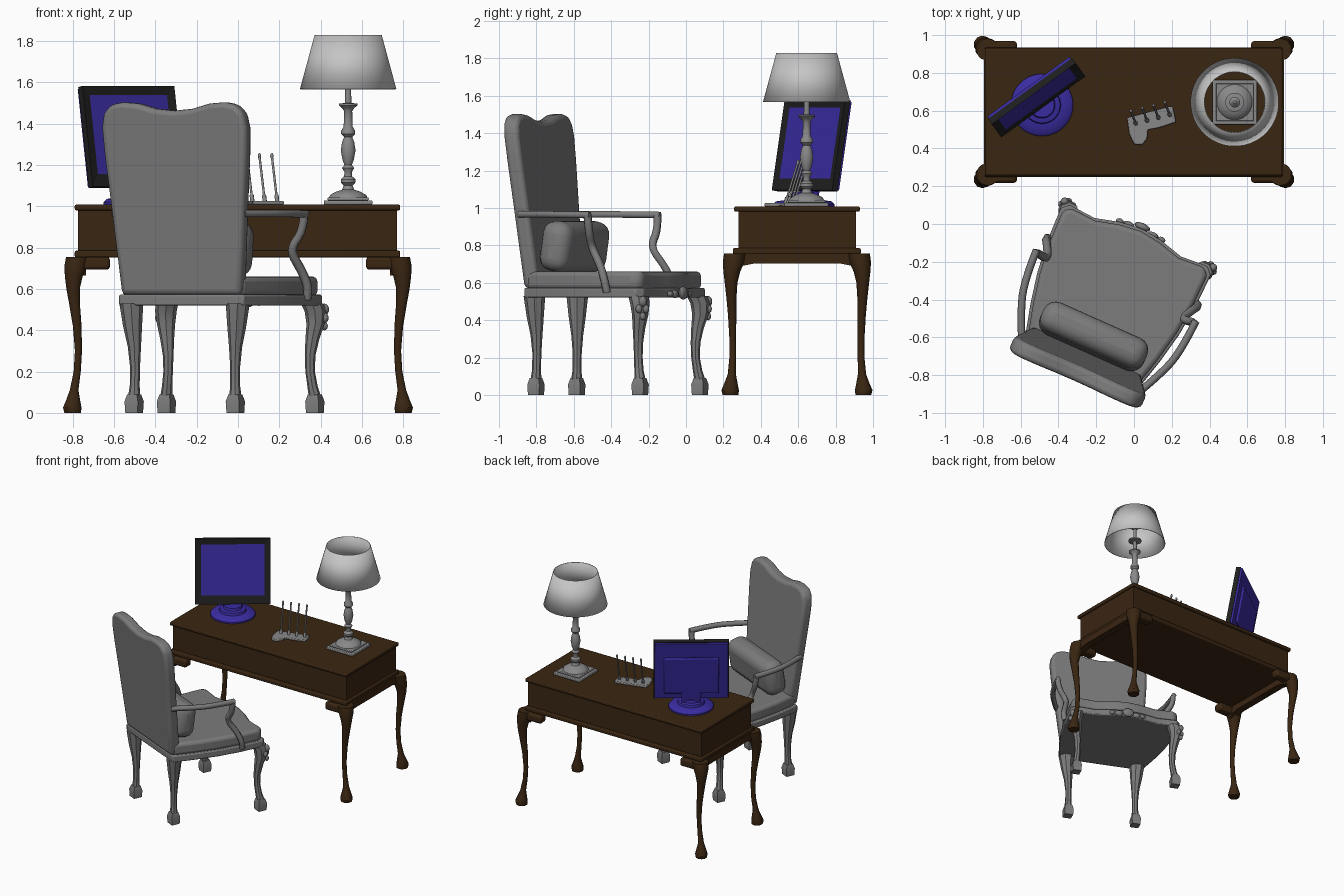
import bpy, bmesh, math
from mathutils import Matrix, Vector

if "Cube" in bpy.data.objects:
    bpy.data.objects.remove(bpy.data.objects["Cube"])

def mat(name, c):
    m = bpy.data.materials.new(name)
    m.diffuse_color = (*c, 1)
    m.use_nodes = True
    m.node_tree.nodes["Principled BSDF"].inputs["Base Color"].default_value = m.diffuse_color
    return m

WOOD = mat("dark wood", (0.042, 0.019, 0.006))
CHAIR = mat("chair grey", (0.2, 0.2, 0.2))
METAL = mat("lamp grey", (0.25, 0.25, 0.25))
SHADE = mat("shade pale grey", (0.56, 0.56, 0.56))
BLUE = mat("monitor blue", (0.042, 0.025, 0.36))
BLACK = mat("bezel black", (0.013, 0.014, 0.013))
I = Matrix.Identity(4)

def finish(name, bm, mats, M=I, bevel=0, seg=2, smooth=True):
    bmesh.ops.recalc_face_normals(bm, faces=bm.faces)
    me = bpy.data.meshes.new(name)
    bm.to_mesh(me)
    bm.free()
    ob = bpy.data.objects.new(name, me)
    bpy.context.collection.objects.link(ob)
    for m in (mats if isinstance(mats, list) else [mats]):
        me.materials.append(m)
    ob.matrix_world = M
    if bevel:
        b = ob.modifiers.new("bevel", 'BEVEL')
        b.width, b.segments, b.limit_method = bevel, seg, 'ANGLE'
    if smooth:
        bpy.ops.object.select_all(action='DESELECT')
        bpy.context.view_layer.objects.active = ob
        ob.select_set(True)
        bpy.ops.object.shade_smooth_by_angle(angle=math.radians(40))
    return ob

def cube_bm(x0, x1, y0, y1, z0, z1):
    bm = bmesh.new()
    bmesh.ops.create_cube(bm, size=1)
    for v in bm.verts:
        v.co = Vector(((x0 + x1) / 2 + v.co.x * (x1 - x0), (y0 + y1) / 2 + v.co.y * (y1 - y0),
                       (z0 + z1) / 2 + v.co.z * (z1 - z0)))
    return bm

def box(name, x0, x1, y0, y1, z0, z1, m, M=I, bevel=0, seg=2):
    return finish(name, cube_bm(x0, x1, y0, y1, z0, z1), m, M, bevel, seg, bevel > 0)

def loft(name, rings, m, M=I, n=8, caps=True):
    """Horizontal rings (x, y, z, radius) joined into a skin."""
    bm = bmesh.new()
    loops = [[bm.verts.new((x + r * math.cos(math.tau * (i + .5) / n), y + r * math.sin(math.tau * (i + .5) / n), z))
              for i in range(n)] for x, y, z, r in rings]
    for a, b in zip(loops, loops[1:]):
        for i in range(n):
            bm.faces.new((a[i], a[(i + 1) % n], b[(i + 1) % n], b[i]))
    if caps:
        bm.faces.new(loops[0])
        bm.faces.new(loops[-1])
    return finish(name, bm, m, M)

def lathe(name, x, y, profile, m, n=32, caps=True):
    return loft(name, [(x, y, z, r) for r, z in profile], m, n=n, caps=caps)

def prism(name, outline, d0, d1, m, M=I, bevel=0, seg=2, upright=False):
    """Extrude an outline in z, or in y when upright."""
    bm = bmesh.new()
    P = (lambda a, b, d: (a, d, b)) if upright else (lambda a, b, d: (a, b, d))
    lo = [bm.verts.new(P(a, b, d0)) for a, b in outline]
    hi = [bm.verts.new(P(a, b, d1)) for a, b in outline]
    bm.faces.new(lo)
    bm.faces.new(hi)
    for i in range(len(lo)):
        j = (i + 1) % len(lo)
        bm.faces.new((lo[i], lo[j], hi[j], hi[i]))
    return finish(name, bm, m, M, bevel, seg)

def tube(name, pts, r, m, M=I, order=3):
    cu = bpy.data.curves.new(name, 'CURVE')
    cu.dimensions, cu.bevel_depth, cu.bevel_resolution, cu.use_fill_caps = '3D', r, 1, True
    s = cu.splines.new('NURBS')
    s.points.add(len(pts) - 1)
    for p, c in zip(s.points, pts):
        p.co = (*c, 1)
    s.order_u, s.use_endpoint_u, s.resolution_u = order, True, 4
    cu.materials.append(m)
    ob = bpy.data.objects.new(name, cu)
    bpy.context.collection.objects.link(ob)
    ob.matrix_world = M
    return ob

def ball(name, c, s, m, M=I):
    bm = bmesh.new()
    bmesh.ops.create_uvsphere(bm, u_segments=12, v_segments=8, radius=1)
    for v in bm.verts:
        v.co = Vector((c[i] + v.co[i] * s[i] for i in range(3)))
    return finish(name, bm, m, M)

# ---- desk ----
CY = 0.593
box("desk_top", -.79, .785, .257, .93, .98, 1.008, WOOD, bevel=.008)
box("desk_body", -.775, .77, .28, .91, .775, .985, WOOD)
box("desk_lower_moulding", -.79, .785, .25, .935, .752, .785, WOOD, bevel=.008)
leg = [(.8, .355, 0, .042), (.802, .357, .025, .047), (.798, .353, .06, .036), (.793, .348, .11, .022),
       (.778, .343, .2, .018), (.772, .343, .3, .018), (.778, .346, .42, .022), (.79, .35, .52, .027),
       (.798, .352, .6, .034), (.795, .348, .66, .045), (.785, .338, .71, .058), (.775, .33, .755, .06)]
for sx, nx in ((-1, "left"), (1, "right")):
    for sy, ny in ((-1, "front"), (1, "back")):
        loft(f"desk_leg_{ny}_{nx}", [(sx * x, CY + sy * y, z, r) for x, y, z, r in leg], WOOD, n=10)
        xs = sorted((sx * .62, sx * .82))
        ys = sorted((CY + sy * .3, CY + sy * .375))
        box(f"desk_bracket_{ny}_{nx}", *xs, *ys, .693, .755, WOOD, bevel=.015)
    arch = [(.26, .755), (.26, .665), (.30, .69), (.36, .702), (.83, .702), (.89, .69), (.93, .665), (.93, .755)]
    bm_m = Matrix.Translation((sx * .765, 0, 0)) @ Matrix.Rotation(math.pi / 2, 4, 'Z')
    prism(f"desk_end_apron_{nx}", arch, -.03, .03, WOOD, bm_m, upright=True)

# ---- monitor ----
Z36 = Matrix.Rotation(math.radians(36), 4, 'Z')
MON = Matrix.Translation((-.48, .62, 1.095)) @ Z36 @ Matrix.Rotation(math.radians(-10), 4, 'X')
bm = cube_bm(-.275, .275, 0, .035, 0, .495)
bm.faces.ensure_lookup_table()
face = min(bm.faces, key=lambda f: f.calc_center_median().y)
bmesh.ops.inset_region(bm, faces=[face], thickness=.062)
for v in face.verts:
    v.co.y += .008
    v.co.z += .02 if v.co.z < .25 else 0
face.material_index = 1
finish("monitor_bezel_and_screen", bm, [BLACK, BLUE], MON, smooth=False)
box("monitor_back", -.268, .268, .035, .05, .007, .488, BLUE, MON)
box("monitor_back_panel", -.2, .2, .05, .07, .06, .37, BLUE, MON, bevel=.008)
box("monitor_neck", -.07, .07, .03, .07, -.07, .1, BLUE, MON, bevel=.01)
lathe("monitor_foot", -.487, .63, [(.165, 1.008), (.165, 1.02), (.15, 1.035), (.1, 1.042), (.095, 1.06), (.07, 1.065),
                                   (.065, 1.085)], BLUE)

# ---- pen stand ----
PEN = Matrix.Translation((.09, .55, 0)) @ Matrix.Rotation(math.radians(15), 4, 'Z')
prism("pen_stand_plate", [(-.13, -.04), (-.12, -.10), (-.08, -.115), (-.045, -.09), (-.03, -.045), (.03, -.05), (.125, -.045),
                          (.13, .04), (.11, .045), (-.12, .045)], 1.008, 1.026, METAL, PEN, bevel=.005)
for i in range(4):
    x, y = .01 + i * .06, .53 + i * .015
    a, b = Vector((x, y, 1.02)), Vector((x - .027, y + .07, 1.25))
    tube("pen_shaft", [a, b], .006, METAL, order=2)
    ball("pen_tip", b.lerp(a, .03), (.008, .008, .014), METAL)
    tube("pen_grip", [a, a.lerp(b, .15)], .011, METAL, order=2)

# ---- lamp ----
LX, LY = .533, .645
box("lamp_plinth", LX - .118, LX + .118, LY - .118, LY + .118, 1.008, 1.028, METAL, bevel=.005)
box("lamp_plinth_step", LX - .1, LX + .1, LY - .1, LY + .1, 1.028, 1.042, METAL, bevel=.005)
lathe("lamp_stem", LX, LY, [(.095, 1.04), (.088, 1.055), (.06, 1.07), (.03, 1.08), (.022, 1.1), (.036, 1.115), (.036, 1.13),
      (.02, 1.145), (.018, 1.165), (.03, 1.185), (.018, 1.2), (.028, 1.225), (.036, 1.27), (.03, 1.31), (.02, 1.335),
      (.034, 1.35), (.034, 1.365), (.022, 1.385), (.02, 1.46), (.03, 1.475), (.045, 1.488), (.045, 1.496), (.016, 1.5),
      (.014, 1.58), (.05, 1.585), (.05, 1.595), (.012, 1.6), (.012, 1.69), (.028, 1.70), (.028, 1.72), (.008, 1.74)],
      METAL, n=20)
sh = lathe("lamp_shade", LX, LY, [(.234, 1.567), (.163, 1.828)], SHADE, n=40, caps=False)
sh.modifiers.new("thickness", 'SOLIDIFY').thickness = .004

# ---- armchair, turned towards the desk ----
CH = Matrix.Translation((-.145, -.44, 0)) @ Matrix.Rotation(math.radians(-24), 4, 'Z')
half = [(0, .455), (.12, .44), (.25, .405), (.4, .415), (.435, .38), (.43, .2), (.41, .02), (.375, -.15), (.33, -.32)]
seat = half + [(-x, y) for x, y in reversed(half[1:])]
prism("seat_rail", seat, .52, .572, CHAIR, CH, bevel=.008)
prism("seat_cushion", [(x * .965, y * .97) for x, y in seat], .565, .66, CHAIR, CH, bevel=.035, seg=3)

# backrest: camel-back outline, leaning backwards
side = [(.315, .57), (.335, .8), (.352, 1.0), (.375, 1.25), (.382, 1.38), (.37, 1.45), (.33, 1.492), (.27, 1.503),
        (.19, 1.497), (.1, 1.472), (0, 1.462)]
lean = CH @ Matrix.Translation((0, -.33, .57)) @ Matrix(((1, 0, 0, 0), (0, 1, -.11, 0), (0, 0, 1, 0), (0, 0, 0, 1))) \
    @ Matrix.Translation((0, 0, -.57))
back = side + [(-x, z) for x, z in reversed(side[:-1])]
backrest = prism("backrest", back, 0, .085, CHAIR, I, bevel=.025, seg=3, upright=True)
backrest.data.transform(lean)

# lumbar pillow
pillow = box("pillow", -.3, .3, -.085, .085, -.135, .135, CHAIR,
             CH @ Matrix.Translation((0, -.17, .795)) @ Matrix.Rotation(math.radians(-8), 4, 'X'), bevel=.07, seg=4)

front_leg = [(.393, .388, .08, .03), (.385, .378, .13, .025), (.376, .37, .2, .023), (.376, .37, .28, .026),
             (.385, .378, .36, .034), (.396, .39, .43, .044), (.396, .388, .49, .052), (.385, .375, .53, .055)]
back_leg = [(.268, -.277, .08, .03), (.266, -.275, .13, .024), (.265, -.273, .22, .024), (.268, -.274, .32, .032),
            (.276, -.278, .42, .046), (.282, -.28, .53, .058)]
for s, nm in ((-1, "left"), (1, "right")):
    for nf, path, ring in (("front", front_leg, 8), ("back", back_leg, 8)):
        loft(f"chair_{nf}_leg_{nm}", [(s * x, y, z, r) for x, y, z, r in path], CHAIR, CH, n=ring)
        fx, fy = s * path[0][0], path[0][1]
        foot = [(fx, fy, 0, .046), (fx, fy, .055, .05), (fx, fy, .09, .036)]
        loft(f"chair_{nf}_foot_{nm}", foot, CHAIR, CH, n=4)
    # carved knees
    for dx, dy, z, r in ((.03, .03, .5, .022), (.04, .012, .46, .018), (.012, .04, .46, .018), (.03, .03, .42, .016)):
        ball(f"knee_carving_{nm}", (s * (.4 + dx), .39 + dy, z), (r, r, r * 1.3), CHAIR, CH)
    # armrest and its bowed post
    tube(f"armrest_{nm}", [(s * .34, -.34, .965), (s * .40, -.22, .965), (s * .455, -.06, .965), (s * .462, .125, .962)],
         .02, CHAIR, CH)
    tube(f"arm_post_{nm}", [(s * .46, .11, .96), (s * .455, .115, .88), (s * .385, .1, .79), (s * .42, .17, .69),
                            (s * .445, .205, .6), (s * .43, .21, .55)], .022, CHAIR, CH)
    # scrolls beside the front shell
    for x, r in ((.07, .022), (.12, .016)):
        ball(f"rail_scroll_{nm}", (s * x, .455 - x * .1, .54), (r * 1.4, .016, r), CHAIR, CH)
ball("rail_shell", (0, .465, .545), (.045, .02, .035), CHAIR, CH)
